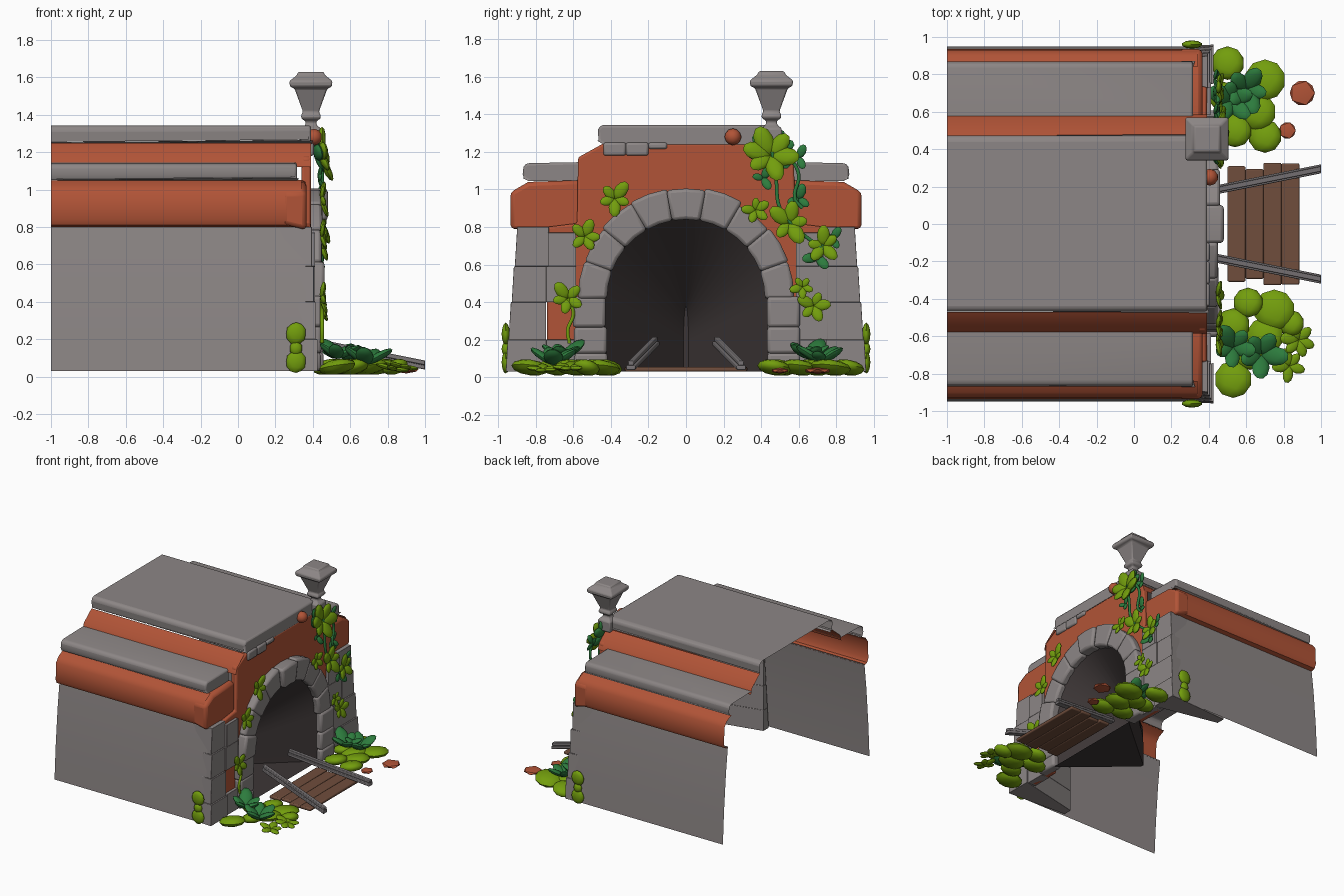
import bpy, bmesh, math, random
from mathutils import Vector, Matrix

if "Cube" in bpy.data.objects:
    bpy.data.objects.remove(bpy.data.objects["Cube"])
random.seed(4)


def mat(name, c):
    m = bpy.data.materials.new(name)
    m.diffuse_color = (*c, 1)
    m.use_nodes = True
    m.node_tree.nodes["Principled BSDF"].inputs["Base Color"].default_value = m.diffuse_color
    return m


STONE = mat("grey stone", (.265, .24, .237))
CLAY = mat("red clay", (.44, .088, .038))
DARK = mat("tunnel dark", (.045, .036, .036))
WOOD = mat("brown wood", (.16, .075, .045))
METAL = mat("rail grey", (.19, .175, .18))
LIME = mat("lime leaf", (.17, .34, .004))
GREEN = mat("dark green leaf", (.026, .2, .047))


def finish(name, bm, m, bevel=0, angle=40, normals=True):
    if normals:
        bmesh.ops.recalc_face_normals(bm, faces=bm.faces)
    me = bpy.data.meshes.new(name)
    bm.to_mesh(me)
    bm.free()
    me.materials.append(m)
    ob = bpy.data.objects.new(name, me)
    bpy.context.collection.objects.link(ob)
    if bevel:
        b = ob.modifiers.new("round", 'BEVEL')
        b.width, b.segments, b.limit_method = bevel, 2, 'ANGLE'
    bpy.ops.object.select_all(action='DESELECT')
    ob.select_set(True)
    bpy.context.view_layer.objects.active = ob
    bpy.ops.object.shade_smooth_by_angle(angle=math.radians(angle))
    return ob


def loft(bm, a, xa, b, xb, caps=True, closed=True):
    """Join two (y, z) outlines at xa and xb."""
    A = [bm.verts.new((xa, *p)) for p in a]
    B = [bm.verts.new((xb, *p)) for p in b]
    n = len(A)
    for i in range(n if closed else n - 1):
        j = (i + 1) % n
        bm.faces.new((A[i], A[j], B[j], B[i]))
    if caps:
        bm.faces.new(A)
        bm.faces.new(B[::-1])
    return A, B


def rect(y0, y1, z0, z1):
    return [(y0, z0), (y1, z0), (y1, z1), (y0, z1)]


def strip(name, prof, x1, m, cap=None, both=True, bevel=.012):
    """Open-backed shell: profile swept from x=-1 to x1; cap lists extra points closing its front."""
    bm = bmesh.new()
    for s in ((1, -1) if both else (1,)):
        p = [(s * y, z) for y, z in prof]
        A, B = loft(bm, p, -1, p, x1, False, False)
        if cap is not None:
            bm.faces.new(B + [bm.verts.new((x1, s * y, z)) for y, z in cap])
    bm.normal_update()
    # face the open shell away from the housing's axis
    for f in bm.faces:
        c = f.calc_center_median()
        out = Vector((1 if c.x > x1 - .01 else 0, c.y * .5, (c.z - .5) if name != "side_wall" else 0))
        if f.normal.dot(out) < 0:
            f.normal_flip()
    return finish(name, bm, m, bevel, normals=False)


# ---- shell of the tunnel housing
strip("side_wall", [(.95, .03), (.935, .3), (.91, .6), (.885, .81)], .36, STONE, bevel=0)
strip("lower_clay_band", [(.885, .8), (.92, .81), (.935, .84), (.93, .98), (.9, 1.02), (.84, 1.05)],
      .34, CLAY, bevel=0)
strip("side_coping", [(.84, 1.045), (.86, 1.055), (.87, 1.08), (.865, 1.125), (.845, 1.14), (.575, 1.145)],
      .315, STONE, cap=[(.575, 1.045)])
strip("upper_clay_band", [(.585, 1.12), (.57, 1.17), (.47, 1.25)], .39, CLAY, bevel=0)
strip("roof_slab", [(-.44, 1.24), (-.465, 1.255), (-.47, 1.32), (-.45, 1.343),
                    (.45, 1.343), (.475, 1.32), (.47, 1.255), (.44, 1.24)], .39, STONE, cap=[], both=False)

# ---- red ends of the lower bands
bm = bmesh.new()
for s in (1, -1):
    ends = [[(s * y, z) for y, z in ((.55, z0), (.935, z0 + .005), (.935, .985), (.84, 1.04), (.55, 1.05))]
            for z0 in (.81, .78)]
    loft(bm, ends[0], .24, ends[1], .365)
finish("clay_band_end", bm, CLAY, .022)


# ---- front wall with arched opening
def arch(r, n=20, z0=.03, cz=.42):
    pts = [(r * math.cos(math.pi * i / n), cz + r * math.sin(math.pi * i / n)) for i in range(n + 1)]
    return [(r, z0)] + pts + [(-r, z0)]


bm = bmesh.new()
outline = [(-.74, .03), (-.74, .8), (-.58, .82), (-.575, 1.17), (-.44, 1.245),
           (.44, 1.245), (.575, 1.17), (.58, .82), (.74, .8), (.74, .03)]
p = outline + arch(.5)
loft(bm, p, .34, p, .39)
finish("front_wall", bm, CLAY, .012)

# ---- dark tunnel narrowing to a closed back, faces turned inwards
bm = bmesh.new()
a = arch(.44)
A, B = loft(bm, a, .42, [(y * .03, .03 + (z - .03) * .42) for y, z in a], -.08, False)
bm.faces.new(B)
bm.normal_update()
for f in bm.faces:
    if f.normal.dot(Vector((.3, 0, .25)) - f.calc_center_median()) < 0:
        f.normal_flip()
finish("tunnel_lining", bm, DARK, normals=False)

# ---- arch stones and jamb stones
bm = bmesh.new()
N = 9
for i in range(N):
    a0, a1 = math.pi * (i - .015) / N, math.pi * (i + 1.015) / N
    key = i == N // 2
    ri, ro = .42, .585 + (0 if key else random.uniform(-.015, .012))
    mid = (a0 + a1) / 2
    q = [(r * math.cos(t), .42 + r * math.sin(t))
         for r, t in ((ri, a0), (ro, a0), (ro, mid), (ro, a1), (ri, a1), (ri, mid))]
    loft(bm, q, .36, q, .48 if key else .455 + random.uniform(-.01, .01))
for s in (1, -1):
    for z0, z1 in ((.03, .13), (.125, .27), (.265, .43)):
        o = random.uniform(-.012, .012)
        q = [(s * y, z) for y, z in rect(.425 + o, .6 + o, z0, z1)]
        loft(bm, q, .36, q, .45 + o)
finish("arch_stones", bm, STONE, .018)

# ---- corner stones, fading into the side walls
bm = bmesh.new()
rows = (.03, .2, .4, .59, .8)
for s in (1, -1):
    for i in range(4):
        z0, z1 = rows[i], rows[i + 1]
        w0, w1 = .962 - .085 * z0, .962 - .085 * z1
        inn = .74 + random.uniform(-.015, .015)
        front = [(s * inn, z0), (s * w0, z0), (s * (w1 + .005), z1), (s * inn, z1)]
        back = [(s * .86, z0), (s * (w0 - .03), z0), (s * (w1 - .03), z1), (s * .86, z1)]
        loft(bm, back, -.1, front, .425 - .01 * i)
        if not (s == -1 and i == 1):
            q = [(s * y, z) for y, z in rect(.585, inn + .005, z0, z1 - .03 * (i == 3))]
            loft(bm, q, .34, q, .413)
finish("corner_stones", bm, STONE, .025)

# ---- small blocks below the roof edge
bm = bmesh.new()
for y0, y1, z0 in ((-.44, -.32, 1.18), (-.32, -.2, 1.18), (-.2, -.1, 1.215)):
    loft(bm, rect(y0, y1, z0, 1.25), .3, rect(y0, y1, z0, 1.25), .405)
finish("eave_blocks", bm, STONE, .012)

# ---- square stone lantern
bm = bmesh.new()
prof = [(.055, 1.24), (.055, 1.325), (.03, 1.345), (.028, 1.365), (.052, 1.38), (.052, 1.4), (.042, 1.415),
        (.088, 1.54), (.112, 1.55), (.115, 1.58), (.075, 1.612), (.068, 1.63)]
rings = [[bm.verts.new((.39 + sx * r, .455 + sy * r, z)) for sx, sy in ((1, 1), (-1, 1), (-1, -1), (1, -1))]
         for r, z in prof]
for A, B in zip(rings, rings[1:]):
    for i in range(4):
        bm.faces.new((A[i], A[(i + 1) % 4], B[(i + 1) % 4], B[i]))
bm.faces.new(rings[0])
bm.faces.new(rings[-1])
finish("lantern", bm, STONE, .008, 30)

# ---- planks and rails
bm = bmesh.new()
for i in range(4):
    x0, e = .5 + .096 * i, .315 + random.uniform(-.025, .015)
    q = rect(-e, e, .03, .055)
    loft(bm, q, x0, q, x0 + .096)
finish("track_planks", bm, WOOD, .008)
bm = bmesh.new()
for s in (1, -1):
    for w, dz, h in ((.024, -.022, .024), (.014, .002, .024)):
        loft(bm, rect(s * .165 - w, s * .165 + w, .19 + dz, .19 + dz + h), .35,
             rect(s * .295 - w, s * .295 + w, .06 + dz, .06 + dz + h), 1.0)
finish("rails", bm, METAL, .004)


# ---- blobs: loose stones, bushes and leaves
def blob(bm, c, ax, ay, az, sub=2):
    M = Matrix((ax, ay, az)).transposed().to_4x4()
    M.translation = c
    bmesh.ops.create_icosphere(bm, subdivisions=sub, radius=1, matrix=M)


def rosette(bm, c, n, count, size, tilt=.3, a0=0.0, wide=.32):
    n = Vector(n).normalized()
    u = n.orthogonal().normalized()
    for i in range(count):
        t = Matrix.Rotation(a0 + math.tau * i / count + random.uniform(-.2, .2), 3, n) @ u
        side = n.cross(t)
        d = (t + n * tilt).normalized()
        L = size * random.uniform(.8, 1.1)
        blob(bm, Vector(c) + d * L * .5, d * L * .52, side * L * wide, side.cross(d) * -L * .14)


bm = bmesh.new()
for c, r, h in (((.9, .7, .035), .075, .018), ((.82, .5, .035), .05, .016), ((.405, .25, 1.28), .045, .045)):
    blob(bm, c, Vector((r, 0, 0)), Vector((0, r, 0)), Vector((0, 0, h)), 1 if h < .04 else 2)
finish("loose_clay_stones", bm, CLAY)

lime, green = bmesh.new(), bmesh.new()
# ground bushes
for x, y, r in ((.5, .86, .09), (.7, .77, .11), (.66, .6, .1), (.7, .47, .09), (.54, .5, .09), (.48, .68, .08),
                (.58, .68, .1), (.53, -.83, .1), (.75, -.46, .11), (.61, -.42, .08), (.53, -.54, .09),
                (.7, -.6, .1), (.84, -.53, .07), (.62, -.7, .08)):
    blob(lime, Vector((x, y, .052)), Vector((r, 0, .015)), Vector((0, r, -.01)), Vector((0, 0, .04)))
rosette(lime, (.88, -.62, .05), (.2, 0, 1), 6, .1, .1)
rosette(lime, (.83, -.76, .04), (.2, 0, 1), 5, .1, .1)
for c in ((.6, .72, .08), (.68, -.7, .07), (.52, .66, .1), (.53, -.66, .1)):
    rosette(green, c, (.1, 0, 1), 5, .15, .65, random.random())
# climbing rosettes (y, z, size)
for y, z, r in ((-.38, .95, .1), (-.54, .75, .09), (-.63, .42, .1), (.37, .89, .08), (.68, .38, .09),
                (.55, .82, .12), (.73, .7, .1), (.62, .48, .07)):
    rosette(lime, (.445, y, z), (1, 0, .1), 5, r, .25, random.random())
rosette(lime, (.44, .45, 1.18), (1, 0, .2), 6, .16, .25)
rosette(green, (.41, .46, 1.2), (1, 0, .2), 6, .14, .25, .5)
for y, z, r in ((.41, 1.06, .07), (.6, .95, .08), (.7, .64, .1), (.78, .74, .08), (.6, 1.17, .08)):
    rosette(green, (.43, y, z), (1, 0, .1), 3, r, .3, random.random())
# side leaves at the corner base
for s in (1, -1):
    for z, r in ((.23, .055), (.15, .035), (.08, .055)):
        blob(lime, Vector((.31, s * .96, z)), Vector((r, 0, 0)), Vector((0, .022, 0)), Vector((0, 0, r * 1.1)))
finish("lime_leaves", lime, LIME)
finish("green_leaves", green, GREEN)

# vine stems (y, z paths)
for k, path in enumerate((((.46, 1.2), (.48, 1.05), (.5, .9), (.58, .8), (.73, .68)),
                          ((.55, 1.18), (.6, 1.08), (.58, .95), (.62, .9)),
                          ((-.63, .42), (-.6, .34), (-.63, .25), (-.62, .18)))):
    cu = bpy.data.curves.new("vine_stem", 'CURVE')
    cu.dimensions = '3D'
    cu.bevel_depth, cu.bevel_resolution, cu.resolution_u = .011, 1, 5
    sp = cu.splines.new('BEZIER')
    sp.bezier_points.add(len(path) - 1)
    for bp, (y, z) in zip(sp.bezier_points, path):
        bp.co = (.45, y, z)
        bp.handle_left_type = bp.handle_right_type = 'AUTO'
    cu.materials.append(LIME if k == 2 else GREEN)
    bpy.context.collection.objects.link(bpy.data.objects.new(f"vine_stem_{k}", cu))
